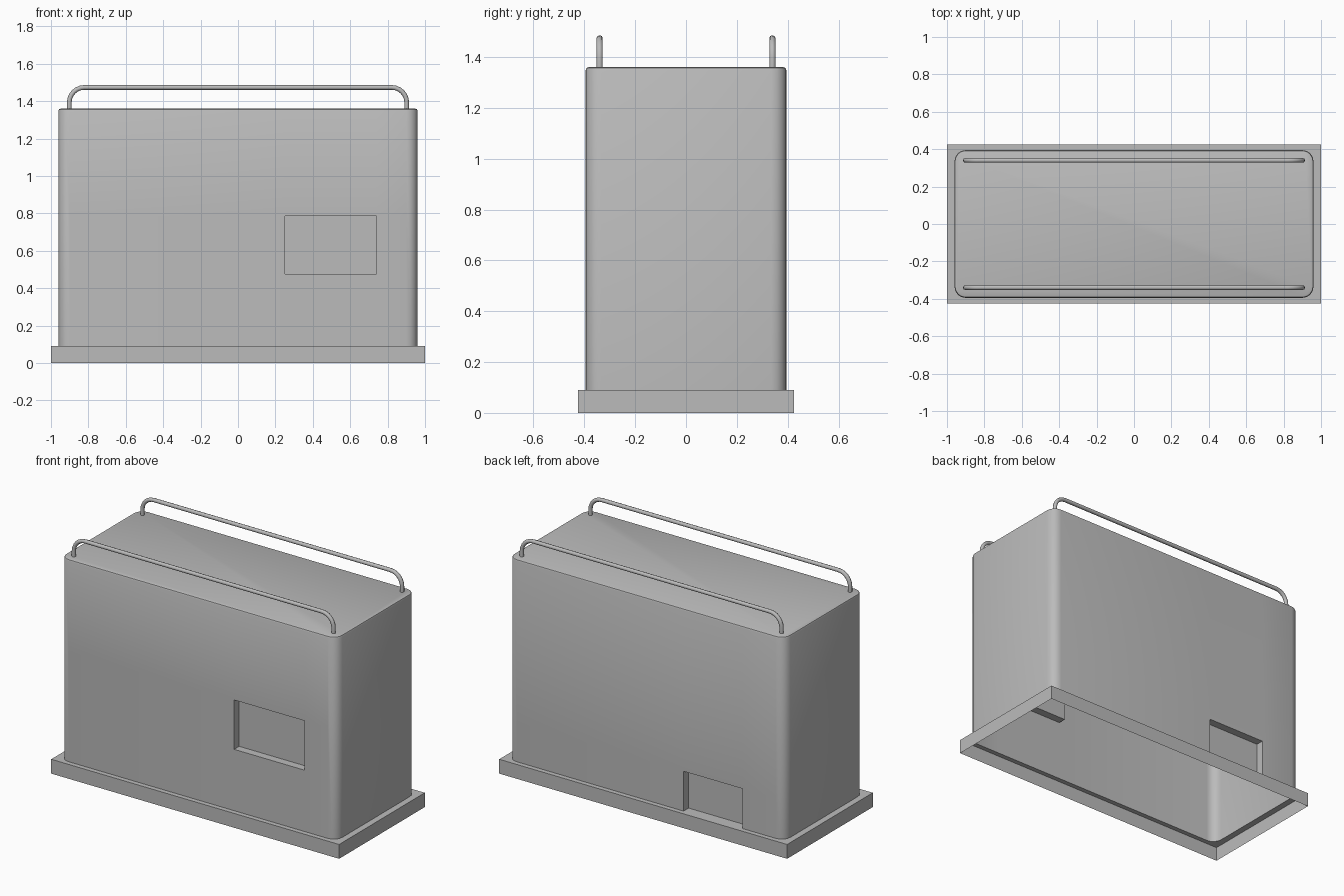
import bpy
import bmesh
from math import cos, sin, pi, radians
from mathutils import Vector

cube = bpy.data.objects.get("Cube")
if cube:
    bpy.data.objects.remove(cube, do_unlink=True)

# Single grey paint
grey = bpy.data.materials.new("Grey Paint")
grey.use_nodes = True
COLOUR = (0.5, 0.5, 0.5, 1)
grey.diffuse_color = COLOUR
bsdf = next(n for n in grey.node_tree.nodes if n.type == 'BSDF_PRINCIPLED')
bsdf.inputs["Base Color"].default_value = COLOUR
bsdf.inputs["Roughness"].default_value = 0.6

BASE_Z, TOP_Z = 0.09, 1.36
BODY_X, BODY_Y, CORNER = 0.96, 0.395, 0.06
BASE_X, BASE_Y = 1.0, 0.425


def outline(hx, hy, r, z, steps=4):
    """Counter-clockwise rectangle with rounded corners."""
    points = []
    for i, (sx, sy) in enumerate([(1, 1), (-1, 1), (-1, -1), (1, -1)]):
        for k in range(steps + 1):
            a = pi / 2 * (i + k / steps)
            points.append((sx * (hx - r) + r * cos(a), sy * (hy - r) + r * sin(a), z))
    return points


def add_loop(bm, points):
    verts = [bm.verts.new(p) for p in points]
    edges = [bm.edges.new((v, verts[i - 1])) for i, v in enumerate(verts)]
    return verts, edges


def finish(name, bm, angle=40):
    bmesh.ops.recalc_face_normals(bm, faces=bm.faces[:])
    mesh = bpy.data.meshes.new(name)
    bm.to_mesh(mesh)
    bm.free()
    obj = bpy.data.objects.new(name, mesh)
    bpy.context.collection.objects.link(obj)
    mesh.materials.append(grey)
    smooth(obj, angle)
    return obj


def smooth(obj, angle):
    bpy.ops.object.select_all(action='DESELECT')
    obj.select_set(True)
    bpy.context.view_layer.objects.active = obj
    bpy.ops.object.shade_smooth_by_angle(angle=radians(angle))


def recess(bm, side, x0, x1, z0, z1, depth=0.05):
    """Push a rectangular window of the front (-1) or back (1) wall inward."""
    wall = [f for f in bm.faces if f.normal.y * side > 0.99]
    for axis, value in (('X', x0), ('X', x1), ('Z', z0), ('Z', z1)):
        if axis == 'Z' and value <= BASE_Z:
            continue
        normal = Vector((1, 0, 0)) if axis == 'X' else Vector((0, 0, 1))
        wall = [f for f in bm.faces if f.normal.y * side > 0.99]
        geom = set(wall)
        for f in wall:
            geom.update(f.edges)
            geom.update(f.verts)
        bmesh.ops.bisect_plane(bm, geom=list(geom), plane_co=normal * value, plane_no=normal)
        bm.normal_update()
    window = []
    for f in bm.faces:
        c = f.calc_center_median()
        if f.normal.y * side > 0.99 and x0 < c.x < x1 and z0 < c.z < z1:
            window.append(f)
    out = bmesh.ops.extrude_face_region(bm, geom=window)
    moved = [g for g in out["geom"] if isinstance(g, bmesh.types.BMVert)]
    bmesh.ops.translate(bm, verts=moved, vec=(0, -side * depth, 0))
    leftover = [f for f in window if f.is_valid]
    if leftover:
        bmesh.ops.delete(bm, geom=leftover, context='FACES_ONLY')
    bm.normal_update()


# Body: open-bottomed shell with rounded corners and two recesses
bm = bmesh.new()
low, _ = add_loop(bm, outline(BODY_X, BODY_Y, CORNER, BASE_Z))
high, rim = add_loop(bm, outline(BODY_X, BODY_Y, CORNER, TOP_Z))
for i in range(len(low)):
    bm.faces.new((low[i - 1], low[i], high[i], high[i - 1]))
bm.faces.new(high)
bmesh.ops.bevel(bm, geom=rim, offset=0.012, segments=2, profile=0.5, affect='EDGES')
bm.normal_update()
recess(bm, -1, 0.25, 0.74, 0.475, 0.785)
recess(bm, 1, -0.67, -0.26, BASE_Z, 0.34)
finish("body_shell", bm)

# Base: hollow skirt with a narrow flange around the body
bm = bmesh.new()
corners = [(BASE_X, BASE_Y), (-BASE_X, BASE_Y), (-BASE_X, -BASE_Y), (BASE_X, -BASE_Y)]
foot, _ = add_loop(bm, [(x, y, 0) for x, y in corners])
edge, outer = add_loop(bm, [(x, y, BASE_Z) for x, y in corners])
for i in range(4):
    bm.faces.new((foot[i - 1], foot[i], edge[i], edge[i - 1]))
_, inner = add_loop(bm, outline(BODY_X, BODY_Y, CORNER, BASE_Z))
bmesh.ops.triangle_fill(bm, edges=outer + inner, use_beauty=True, normal=(0, 0, 1))
finish("base_skirt", bm, 30)

# Roof rails: bent tubes along both long edges
RAIL_X, RAIL_Z, BEND = 0.902, 1.473, 0.08
arc = [(RAIL_X - BEND + BEND * cos(a), RAIL_Z - BEND + BEND * sin(a))
       for a in (pi / 2 * k / 6 for k in range(7))]
half = [(RAIL_X, TOP_Z - 0.005)] + arc
path = half + [(-x, z) for x, z in reversed(half)]
for name, y in (("front_rail", -0.34), ("back_rail", 0.34)):
    curve = bpy.data.curves.new(name, 'CURVE')
    curve.dimensions = '3D'
    curve.bevel_depth = 0.0125
    curve.bevel_resolution = 2
    spline = curve.splines.new('POLY')
    spline.points.add(len(path) - 1)
    for point, (x, z) in zip(spline.points, path):
        point.co = (x, y, z, 1)
    rail = bpy.data.objects.new(name, curve)
    bpy.context.collection.objects.link(rail)
    curve.materials.append(grey)
    bpy.ops.object.select_all(action='DESELECT')
    rail.select_set(True)
    bpy.context.view_layer.objects.active = rail
    bpy.ops.object.convert(target='MESH')
    smooth(bpy.context.view_layer.objects.active, 50)
